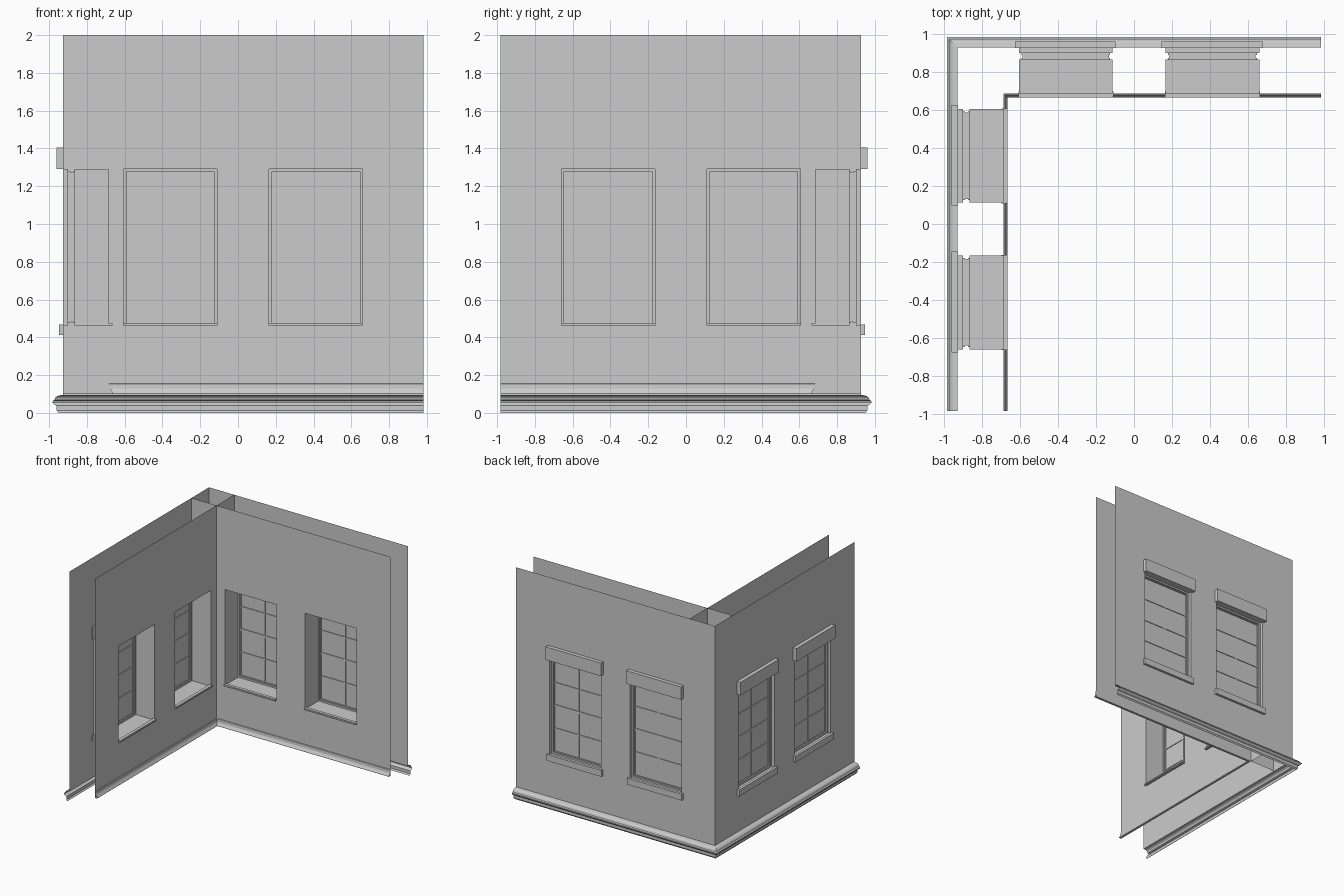
import bpy, bmesh

cube = bpy.data.objects.get("Cube")
if cube:
    bpy.data.objects.remove(cube, do_unlink=True)

# One plain plaster colour
plaster = bpy.data.materials.new("plaster_grey")
plaster.use_nodes = True
colour = (0.6, 0.6, 0.6, 1)
plaster.diffuse_color = colour
plaster.node_tree.nodes["Principled BSDF"].inputs["Base Color"].default_value = colour

OUTER, INNER, END, TOP = 0.927, 0.685, 0.983, 2.0
SILL, HEAD = 0.462, 1.292
WINDOWS = [(-0.605, -0.112), (0.165, 0.66)]


def make(name, bm, side):
    """Turn a back-wall part (u, depth, z) into an object; mirror it for the side wall."""
    bmesh.ops.remove_doubles(bm, verts=bm.verts, dist=1e-5)
    if side == "side":
        for v in bm.verts:
            v.co.x, v.co.y = -v.co.y, -v.co.x
        bmesh.ops.reverse_faces(bm, faces=bm.faces)
    mesh = bpy.data.meshes.new(name)
    bm.to_mesh(mesh)
    bm.free()
    mesh.materials.append(plaster)
    obj = bpy.data.objects.new(side + "_" + name, mesh)
    bpy.context.collection.objects.link(obj)
    return obj


def quad(bm, pts, flip=False):
    verts = [bm.verts.new(p) for p in pts]
    bm.faces.new(verts[::-1] if flip else verts)


def box(bm, u0, u1, d0, d1, z0, z1):
    made = bmesh.ops.create_cube(bm, size=1)["verts"]
    for v in made:
        v.co.x = u0 if v.co.x < 0 else u1
        v.co.y = d0 if v.co.y < 0 else d1
        v.co.z = z0 if v.co.z < 0 else z1
    return made


def wall(name, side, depth, bottom, outward):
    """Thin sheet with window openings."""
    bm = bmesh.new()
    us = [-OUTER] + [u for w in WINDOWS for u in w] + [END]
    zs = [bottom, SILL, HEAD, TOP]
    for i, (a, b) in enumerate(zip(us, us[1:])):
        for j, (c, d) in enumerate(zip(zs, zs[1:])):
            if not (j == 1 and i % 2):
                quad(bm, [(a, depth, c), (b, depth, c), (b, depth, d), (a, depth, d)], outward)
    make(name, bm, side)


def moulding(name, side, profile):
    """Profile strip along the wall, mitred at the corner."""
    bm = bmesh.new()
    for (d0, z0), (d1, z1) in zip(profile, profile[1:]):
        quad(bm, [(-d0, d0, z0), (END, d0, z0), (END, d1, z1), (-d1, d1, z1)])
    make(name, bm, side)


def window(side, number, u0, u1):
    # Reveal and frame: one rectangular ring stepped through the wall
    bm = bmesh.new()
    steps = [(0, INNER), (0, 0.865), (0.014, 0.865), (0.014, 0.874), (0.02, 0.874),
             (0.02, 0.888), (0.014, 0.888), (0.014, 0.9), (0, 0.9), (0, OUTER)]
    rings = [[(u0 + s, d, SILL + s), (u1 - s, d, SILL + s),
              (u1 - s, d, HEAD - s), (u0 + s, d, HEAD - s)] for s, d in steps]
    for r, q in zip(rings, rings[1:]):
        for k in range(4):
            n = (k + 1) % 4
            quad(bm, [r[k], r[n], q[n], q[k]])
    make("window_reveal_" + number, bm, side)

    # Pane
    a, b, lo, hi = u0 + 0.02, u1 - 0.02, SILL + 0.02, HEAD - 0.02
    bm = bmesh.new()
    quad(bm, [(a, 0.881, lo), (b, 0.881, lo), (b, 0.881, hi), (a, 0.881, hi)])
    make("window_pane_" + number, bm, side)

    # Glazing bars and meeting rail
    bm = bmesh.new()
    mid = (a + b) / 2
    box(bm, mid - 0.006, mid + 0.006, 0.876, 0.886, lo, hi)
    for k in (1, 2, 3):
        z = lo + (hi - lo) * k / 4
        half = 0.009 if k == 2 else 0.005
        box(bm, a, b, 0.875, 0.887, z - half, z + half)
    make("glazing_bars_" + number, bm, side)

    # Inside sill with softened edges
    bm = bmesh.new()
    box(bm, u0 - 0.003, u1 + 0.003, 0.665, 0.7, SILL - 0.003, SILL + 0.014)
    bmesh.ops.bevel(bm, geom=bm.edges[:], offset=0.004, segments=2, affect="EDGES")
    make("inner_sill_" + number, bm, side)

    # Outside lintel and sill
    bm = bmesh.new()
    box(bm, u0 - 0.02, u1 + 0.016, OUTER - 0.002, 0.96, HEAD, 1.405)
    make("lintel_" + number, bm, side)
    bm = bmesh.new()
    box(bm, u0 - 0.018, u1 + 0.016, OUTER - 0.002, 0.948, 0.413, SILL + 0.005)
    make("outer_sill_" + number, bm, side)


PLINTH = [(0.95, 0), (0.96, 0.012), (0.96, 0.038), (0.974, 0.045), (0.983, 0.055),
          (0.983, 0.063), (0.972, 0.068), (0.966, 0.082), (0.955, 0.09), (OUTER, 0.096)]
SKIRTING = [(INNER, 0.155), (0.679, 0.153), (0.677, 0.128), (0.67, 0.115),
            (0.664, 0.106), (0.664, 0.1), (INNER, 0.1)]

for side in ("back", "side"):
    wall("outer_wall", side, OUTER, 0.092, True)
    wall("inner_wall", side, INNER, 0.1, False)
    moulding("plinth_moulding", side, PLINTH[::-1])
    moulding("skirting", side, SKIRTING[::-1])
    for i, (u0, u1) in enumerate(WINDOWS):
        window(side, str(i + 1), u0, u1)
